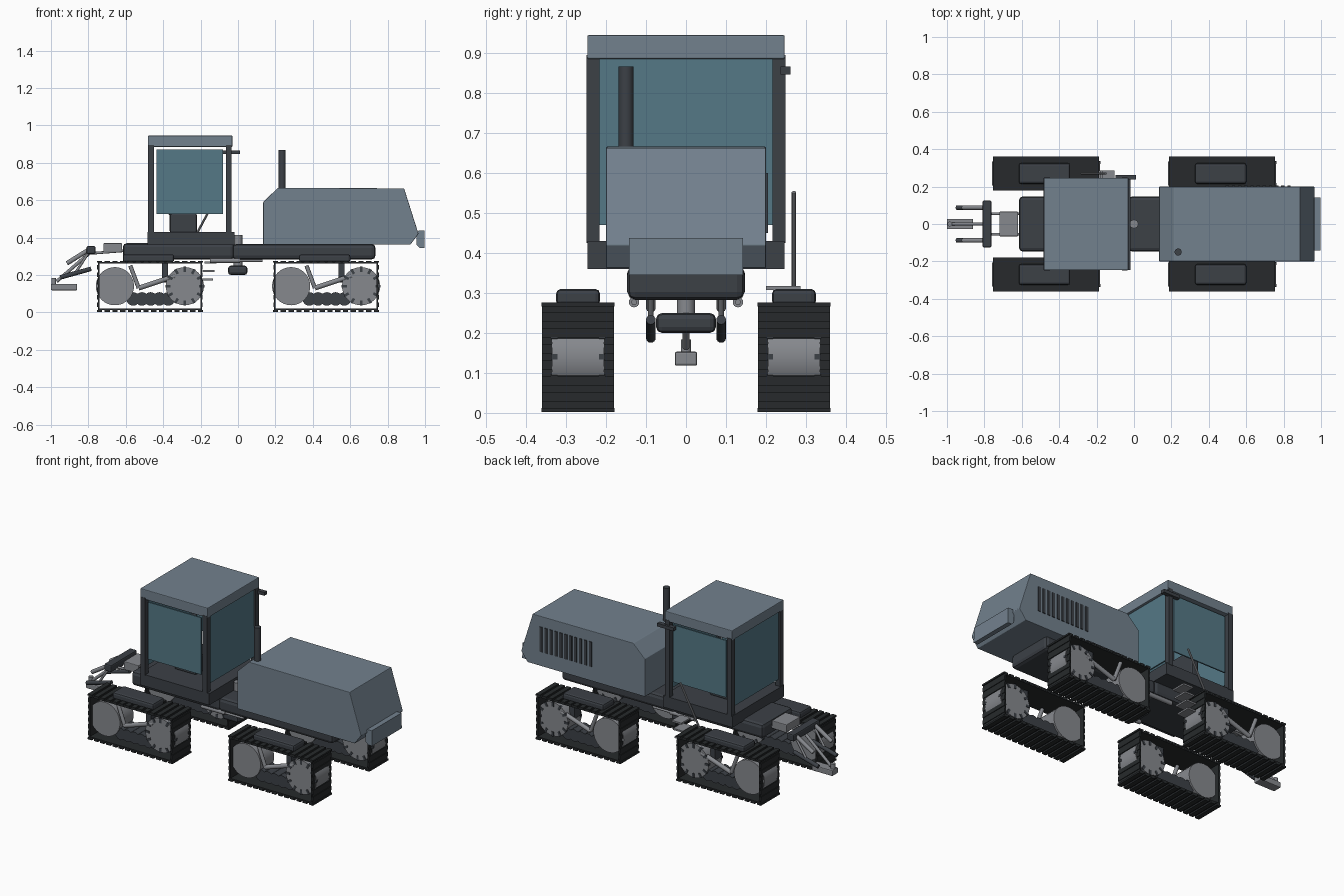
import bpy, bmesh, math
from mathutils import Vector, Matrix

if "Cube" in bpy.data.objects:
    bpy.data.objects.remove(bpy.data.objects["Cube"])


def material(name, r, g, b):
    m = bpy.data.materials.new(name)
    m.diffuse_color = (r, g, b, 1)
    m.use_nodes = True
    m.node_tree.nodes["Principled BSDF"].inputs["Base Color"].default_value = m.diffuse_color
    return m


SLATE = material("slate_paint", 0.17, 0.22, 0.27)
DARK = material("dark_steel", 0.045, 0.052, 0.062)
RUBBER = material("rubber", 0.02, 0.023, 0.025)
GLASS = material("tinted_glass", 0.09, 0.19, 0.24)
METAL = material("bare_metal", 0.24, 0.25, 0.27)


def finish(name, bm, mat, bevel=0.0, smooth=False):
    bmesh.ops.recalc_face_normals(bm, faces=bm.faces[:])
    me = bpy.data.meshes.new(name)
    bm.to_mesh(me)
    bm.free()
    me.materials.append(mat)
    ob = bpy.data.objects.new(name, me)
    bpy.context.collection.objects.link(ob)
    if bevel:
        mod = ob.modifiers.new("bevel", 'BEVEL')
        mod.width, mod.segments = bevel, 2
    if smooth:
        bpy.ops.object.select_all(action='DESELECT')
        ob.select_set(True)
        bpy.context.view_layer.objects.active = ob
        bpy.ops.object.shade_smooth_by_angle()
    return ob


def add_box(bm, x, y, z):
    mid = Vector([(a + b) / 2 for a, b in (x, y, z)])
    size = [abs(b - a) for a, b in (x, y, z)]
    bmesh.ops.create_cube(bm, size=1, matrix=Matrix.Translation(mid) @ Matrix.Diagonal((*size, 1)))


def box(name, x, y, z, mat, bevel=0.0):
    bm = bmesh.new()
    add_box(bm, x, y, z)
    return finish(name, bm, mat, bevel)


def along(p, q):
    p, q = Vector(p), Vector(q)
    rot = (q - p).to_track_quat('Z', 'Y').to_matrix().to_4x4()
    return Matrix.Translation((p + q) / 2) @ rot, (q - p).length


def rod(name, p, q, r, mat, sides=16):
    m, length = along(p, q)
    bm = bmesh.new()
    bmesh.ops.create_cone(bm, cap_ends=True, segments=sides, radius1=r, radius2=r, depth=length, matrix=m)
    return finish(name, bm, mat, smooth=True)


def prism(name, profile, y0, y1, mat, bevel=0.0):
    bm = bmesh.new()
    f = bm.faces.new([bm.verts.new((x, y0, z)) for x, z in profile])
    ext = bmesh.ops.extrude_face_region(bm, geom=[f])
    bmesh.ops.translate(bm, vec=(0, y1 - y0, 0), verts=[v for v in ext['geom'] if isinstance(v, bmesh.types.BMVert)])
    return finish(name, bm, mat, bevel)


# Four track units
for cx, end in ((-0.471, "rear"), (0.471, "front")):
    for s, side in ((-1, "right"), (1, "left")):
        tag = f"_{end}_{side}"
        yc = s * 0.27
        hx, z0, z1, t = 0.278, 0.012, 0.268, 0.008
        # belt loop
        bm = bmesh.new()
        wide = (yc - 0.09, yc + 0.09)
        for z in ((z0, z0 + t), (z1 - t, z1)):
            add_box(bm, (cx - hx, cx + hx), wide, z)
        for x in (-hx, hx - t):
            add_box(bm, (cx + x, cx + x + t), wide, (z0 + t, z1 - t))
        finish("track_belt" + tag, bm, RUBBER)
        # belt cleats
        bm = bmesh.new()
        for i in range(14):
            x = cx - 0.27 + i * 0.54 / 13
            for z in (z0 - 0.009, z1 - 0.001):
                add_box(bm, (x - 0.014, x + 0.014), (yc - 0.091, yc + 0.091), (z - 0.001, z + 0.009))
        for i in range(6):
            z = 0.04 + i * 0.04
            for x in (-hx - 0.004, hx - 0.002):
                add_box(bm, (cx + x, cx + x + 0.006), (yc - 0.09, yc + 0.09), (z - 0.012, z + 0.012))
        finish("track_cleats" + tag, bm, RUBBER)
        # idler, sprocket and road rollers
        for off, nm in ((-0.187, "idler"), (0.187, "sprocket")):
            rod(nm + tag, (cx + off, yc - 0.065, 0.14), (cx + off, yc + 0.065, 0.14), 0.102, METAL, 32)
        bm = bmesh.new()
        for i in range(12):
            a = i * math.tau / 12
            for y in (-0.06, 0.06):
                m = Matrix.Translation((cx + 0.187, yc + y, 0.14)) @ Matrix.Rotation(a, 4, 'Y')
                bmesh.ops.create_cube(bm, size=1, matrix=m @ Matrix.Translation((0.09, 0, 0))
                                      @ Matrix.Diagonal((0.028, 0.016, 0.014, 1)))
        finish("sprocket_teeth" + tag, bm, DARK)
        for i in range(5):
            x = cx - 0.09 + i * 0.047
            rod(f"roller_{i}" + tag, (x, yc - 0.055, 0.072), (x, yc + 0.055, 0.072), 0.036, DARK, 20)
        # suspension arms and post
        yo = s * 0.325
        knee = (cx - 0.06, yo, 0.13)
        rod("short_arm" + tag, (cx - 0.105, yo, 0.25), knee, 0.011, METAL)
        rod("long_arm" + tag, knee, (cx + 0.135, yo, 0.195), 0.013, METAL)
        box("track_post" + tag, (cx + 0.065, cx + 0.098), (yc - 0.03, yc + 0.03), (0.16, 0.28), DARK)
        box("track_cap" + tag, (cx - 0.145, cx + 0.13), (yc - 0.055, yc + 0.055), (0.268, 0.31), DARK, 0.012)

# Articulated chassis
box("rear_chassis", (-0.615, -0.02), (-0.147, 0.147), (0.283, 0.37), DARK, 0.02)
box("front_chassis", (-0.03, 0.735), (-0.147, 0.147), (0.283, 0.365), DARK, 0.02)
rod("pivot_pin", (0, 0, 0.24), (0, 0, 0.415), 0.023, METAL, 24)
box("pivot_block", (-0.053, 0.05), (-0.075, 0.075), (0.2, 0.25), DARK, 0.015)
for s, side in ((-1, "right"), (1, "left")):
    rod("steering_cylinder_" + side, (-0.15, s * 0.13, 0.277), (0.01, s * 0.13, 0.277), 0.013, METAL)
    rod("steering_rod_" + side, (0.0, s * 0.13, 0.277), (0.13, s * 0.13, 0.277), 0.007, METAL)

# Hood, grille, vents and exhaust
hood = [(0.135, 0.362), (0.135, 0.59), (0.213, 0.666), (0.888, 0.663), (0.965, 0.42), (0.922, 0.362)]
prism("hood", hood, -0.2, 0.2, SLATE, 0.003)
grille = [(0.955, 0.36), (0.955, 0.425), (0.965, 0.437), (0.996, 0.437), (0.998, 0.345), (0.97, 0.345)]
prism("grille", grille, -0.142, 0.142, SLATE)
bm = bmesh.new()
for i in range(11):
    x = 0.49 + i * 0.033
    add_box(bm, (x, x + 0.018), (0.195, 0.205), (0.45, 0.6))
finish("hood_vents", bm, DARK)
rod("exhaust_pipe", (0.236, -0.15, 0.6), (0.236, -0.15, 0.867), 0.019, DARK, 20)

# Cab
box("cab_floor", (-0.485, -0.02), (-0.247, 0.247), (0.36, 0.43), DARK)
box("cab_roof", (-0.482, -0.03), (-0.247, 0.247), (0.885, 0.945), SLATE, 0.004)
bm = bmesh.new()
for x in ((-0.48, -0.448), (-0.064, -0.034)):
    for s in (-1, 1):
        add_box(bm, x, (s * 0.216, s * 0.249), (0.425, 0.895))
finish("cab_posts", bm, DARK)
for s, side in ((-1, "right"), (1, "left")):
    box("side_window_" + side, (-0.435, -0.08), (s * 0.23, s * 0.238), (0.525, 0.87), GLASS)
box("windscreen", (-0.053, -0.045), (-0.218, 0.218), (0.47, 0.885), GLASS)
box("rear_window", (-0.468, -0.46), (-0.218, 0.218), (0.47, 0.885), GLASS)
box("seat_base", (-0.365, -0.22), (-0.09, 0.09), (0.425, 0.53), DARK, 0.01)
box("seat_back", (-0.375, -0.33), (-0.09, 0.09), (0.52, 0.7), DARK, 0.01)
box("mirror_arm", (-0.1, 0.01), (0.237, 0.262), (0.846, 0.866), DARK)

# Boarding steps and handrail on the left side
for i in range(4):
    z = 0.17 + i * 0.046
    box(f"step_{i}", (-0.2 + i * 0.01, -0.135 + i * 0.01), (0.2, 0.287), (z, z + 0.01), METAL)
rod("handrail", (-0.28, 0.27, 0.31), (-0.15, 0.27, 0.552), 0.006, METAL, 10)

# Rear hitch
box("hitch_valve", (-0.72, -0.62), (-0.066, 0.066), (0.322, 0.37), METAL, 0.004)
box("hitch_crossbar", (-0.81, -0.762), (-0.125, 0.125), (0.312, 0.355), DARK, 0.008)
for s, side in ((-1, "right"), (1, "left")):
    y = s * 0.088
    rod("hitch_brace_" + side, (-0.6, s * 0.055, 0.33), (-0.79, s * 0.055, 0.315), 0.007, METAL)
    rod("lift_arm_" + side, (-0.915, y, 0.262), (-0.79, y, 0.34), 0.012, METAL)
    rod("lift_rod_" + side, (-0.87, y, 0.21), (-0.795, y, 0.325), 0.007, METAL)
    rod("lower_link_" + side, (-0.95, y, 0.187), (-0.785, y, 0.233), 0.012, DARK)
rod("top_link", (-0.97, 0, 0.165), (-0.785, 0, 0.325), 0.009, METAL)
rod("drawbar_pin", (-0.985, 0, 0.13), (-0.985, 0, 0.183), 0.013, METAL)
box("drawbar", (-1.0, -0.86), (-0.028, 0.028), (0.118, 0.153), METAL, 0.005)
